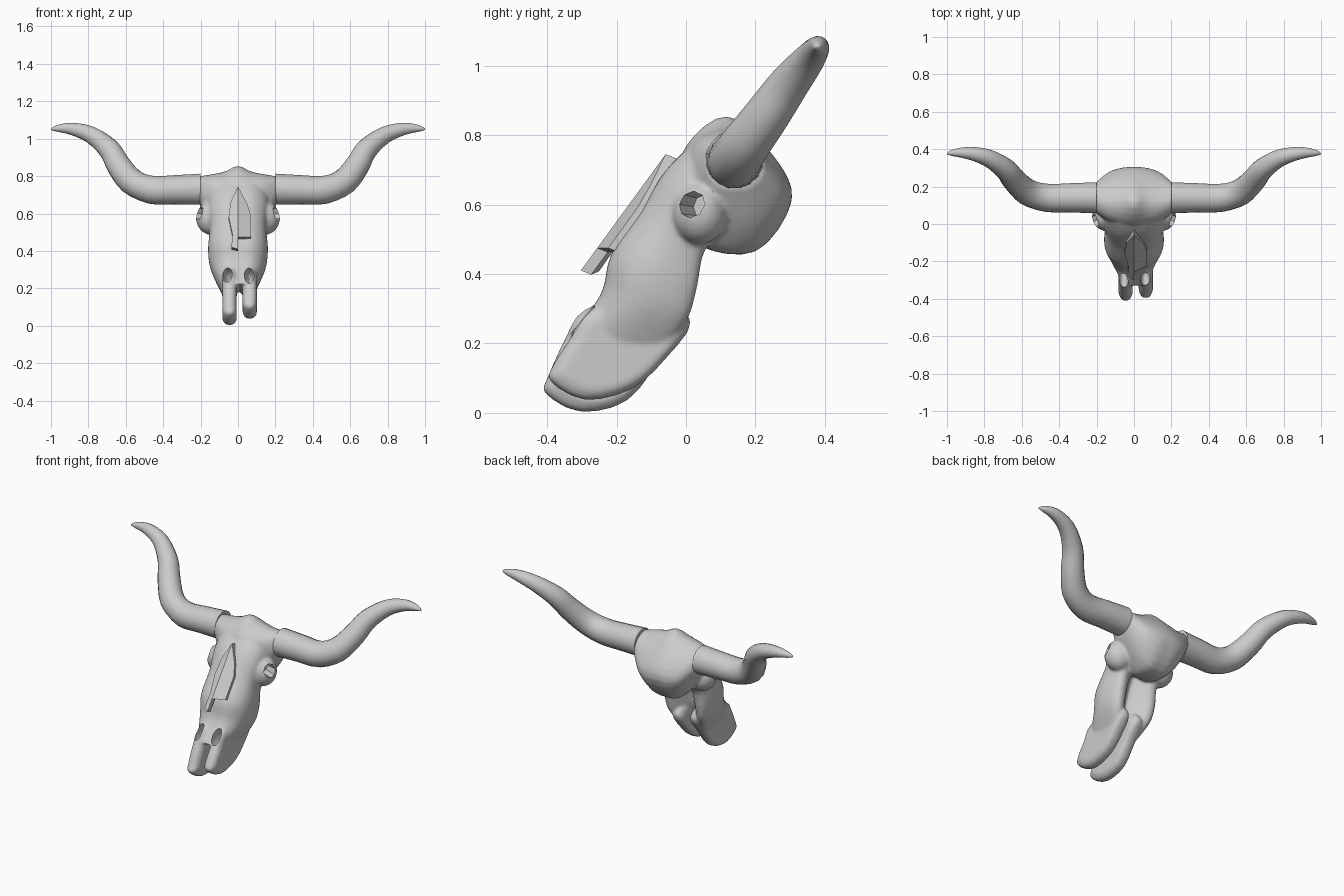
import bpy, bmesh, math
from mathutils import Vector, Matrix

if "Cube" in bpy.data.objects:
    bpy.data.objects.remove(bpy.data.objects["Cube"])


def catmull(pts, n, closed):
    """Interpolating smooth subdivision of a list of vectors."""
    out, m = [], len(pts)
    at = lambda i: pts[i % m] if closed else pts[max(0, min(m - 1, i))]
    for i in range(m if closed else m - 1):
        a, b, c, d = at(i - 1), at(i), at(i + 1), at(i + 2)
        for k in range(n):
            t = k / n
            out.append(0.5 * (2 * b + (c - a) * t + (2 * a - 5 * b + 4 * c - d) * t * t
                              + (3 * b - a - 3 * c + d) * t ** 3))
    return out if closed else out + [pts[-1]]


def finish(bm, name):
    bmesh.ops.recalc_face_normals(bm, faces=bm.faces)
    me = bpy.data.meshes.new(name)
    bm.to_mesh(me)
    bm.free()
    ob = bpy.data.objects.new(name, me)
    bpy.context.collection.objects.link(ob)
    return ob


def activate(ob):
    bpy.ops.object.select_all(action='DESELECT')
    ob.select_set(True)
    bpy.context.view_layer.objects.active = ob


def shade(ob, angle=35):
    activate(ob)
    bpy.ops.object.shade_smooth_by_angle(angle=math.radians(angle))


def loft(bm, rings, around=4, along=4):
    """Skin smooth closed rings into a capped tube."""
    rings = [catmull(r, around, True) if around > 1 else r for r in rings]
    cols = [catmull(list(c), along, False) for c in zip(*rings)]
    rows = [[bm.verts.new(p) for p in r] for r in zip(*cols)]
    n = len(rows[0])
    for a, b in zip(rows, rows[1:]):
        for i in range(n):
            j = (i + 1) % n
            bm.faces.new((a[i], a[j], b[j], b[i]))
    bm.faces.new(rows[0])
    bm.faces.new(rows[-1])


def ellipsoid(bm, loc, radii, rot=(0, 0, 0)):
    m = Matrix.Translation(loc)
    for a, ax in zip(rot, 'XYZ'):
        m = m @ Matrix.Rotation(a, 4, ax)
    bmesh.ops.create_uvsphere(bm, u_segments=20, v_segments=12, radius=1,
                              matrix=m @ Matrix.Diagonal((*radii, 1)))


skull = bmesh.new()

# long face: front point, back point, half width at each station
stations = [((.02, .775), (.14, .62), .165), ((-.06, .695), (.10, .53), .165),
            ((-.13, .58), (.05, .46), .152), ((-.215, .455), (.03, .36), .16),
            ((-.245, .34), (.0, .265), .145), ((-.335, .225), (-.09, .15), .09)]
half = [(.5, .02), (.88, .22), (1, .55), (.85, .95), (.5, .97)]
rings = []
for (fy, fz), (by, bz), w in stations:
    shape = [(0, 0)] + half + [(0, .62)] + [(-u, t) for u, t in reversed(half)]
    rings.append([Vector((u * w, fy + (by - fy) * t, fz + (bz - fz) * t)) for u, t in shape])
loft(skull, rings)

# cranium with poll crest, lofted sideways between the horn bases
mid = [(.12, .855), (0, .768), (-.03, .62), (.03, .49), (.2, .465), (.305, .613), (.25, .743)]
near = [(.12, .825), (.01, .765), (-.01, .63), (.04, .49), (.2, .475), (.30, .613), (.24, .745)]
side = [(.12, .81), (.03, .765), (.02, .65), (.06, .56), (.19, .54), (.275, .63), (.225, .745)]
end = [(.13, .80), (.07, .77), (.06, .70), (.1, .65), (.18, .65), (.22, .69), (.205, .76)]
layers = [(-.205, end), (-.14, side), (-.07, near), (0, mid), (.07, near), (.14, side), (.205, end)]
loft(skull, [[Vector((x, y, z)) for y, z in prof] for x, prof in layers])

# two front jaw prongs, the left one a little longer
prong = [(-.29, .3), (-.345, .22), (-.40, .10), (-.405, .055), (-.305, .003),
         (-.17, .035), (-.07, .16), (.0, .265), (-.1, .33)]
for cx, dy, dz in ((-.045, 0, 0), (.063, .015, .034)):
    rings = []
    for off, s in ((-.038, .8), (-.025, .95), (0, 1), (.025, .95), (.038, .8)):
        rings.append([Vector((cx + off, -.2 + (y + .2) * s + dy, .15 + (z - .15) * s + dz * (z < .15)))
                      for y, z in prong])
    loft(skull, rings, 3, 2)

# brow bulges around the eyes
for s in (-1, 1):
    ellipsoid(skull, (s * .14, .04, .575), (.085, .08, .09))
skull = finish(skull, "skull")

# eye sockets and nasal openings as one hidden cutter
cut = bmesh.new()
for s in (-1, 1):
    axis = Vector((s * .9, -.42, .08)).normalized()
    m = Matrix.Translation((s * .2, .02, .6)) @ axis.to_track_quat('Z', 'Y').to_matrix().to_4x4()
    bmesh.ops.create_cone(cut, cap_ends=True, segments=8, radius1=.036, radius2=.042,
                          depth=.16, matrix=m)
    ellipsoid(cut, (s * .058 + .002, -.29, .265), (.026, .09, .05), (-.35, 0, 0))
cutter = finish(cut, "socket_cutter")
cutter.hide_render = True

# fuse the skull, carve it and soften the joins
activate(skull)
m = skull.modifiers.new("fuse", 'REMESH')
m.mode, m.voxel_size = 'VOXEL', .008
m = skull.modifiers.new("blend", 'SMOOTH')
m.factor, m.iterations = .5, 6
m = skull.modifiers.new("carve", 'BOOLEAN')
m.operation, m.object, m.solver = 'DIFFERENCE', cutter, 'EXACT'
for name in ("fuse", "blend", "carve"):
    bpy.ops.object.modifier_apply(modifier=name)
bpy.data.objects.remove(cutter)
shade(skull, 40)

# raised ridged nasal bone with a broken lower edge
bm = bmesh.new()
halves = [[(0, .745), (-.04, .66), (-.05, .58), (-.03, .49), (-.035, .42), (0, .41), (0, .475)],
          [(0, .745), (0, .475), (.07, .475), (.07, .59), (.05, .65)]]
for outline in halves:
    bm.faces.new([bm.verts.new((x, -.06 + (z - .743) * .73 + abs(x) * .45, z)) for x, z in outline])
bmesh.ops.remove_doubles(bm, verts=bm.verts, dist=.0005)
front = list(bm.faces)
ext = bmesh.ops.extrude_face_region(bm, geom=front, use_keep_orig=True)
bmesh.ops.translate(bm, vec=(0, .03, -.012),
                    verts=[v for v in ext['geom'] if isinstance(v, bmesh.types.BMVert)])
shade(finish(bm, "nasal_bone"), 30)

# sweeping horns: x, y, z, radius
path = [(.2, .14, .73, .084), (.34, .14, .727, .079), (.465, .14, .727, .076),
        (.57, .17, .772, .071), (.64, .235, .86, .065), (.69, .295, .945, .058),
        (.785, .355, 1.02, .046), (.89, .38, 1.053, .033), (.97, .38, 1.055, .017),
        (1.0, .375, 1.05, .003)]
pts = [Vector(p[:3]) for p in path]
for s, name in ((-1, "left_horn"), (1, "right_horn")):
    rings = []
    for i, p in enumerate(pts):
        t = (pts[min(i + 1, len(pts) - 1)] - pts[max(i - 1, 0)]).normalized()
        if i < 2:
            t = Vector((1, 0, 0))
        u = t.cross(Vector((0, .81, -.59))).normalized()
        v = t.cross(u)
        ring = [p + path[i][3] * (u * math.cos(a) + v * math.sin(a))
                for a in (k * math.tau / 16 for k in range(16))]
        rings.append([Vector((s * q.x, q.y, q.z)) for q in ring])
    bm = bmesh.new()
    loft(bm, rings, 1, 3)
    shade(finish(bm, name), 40)
